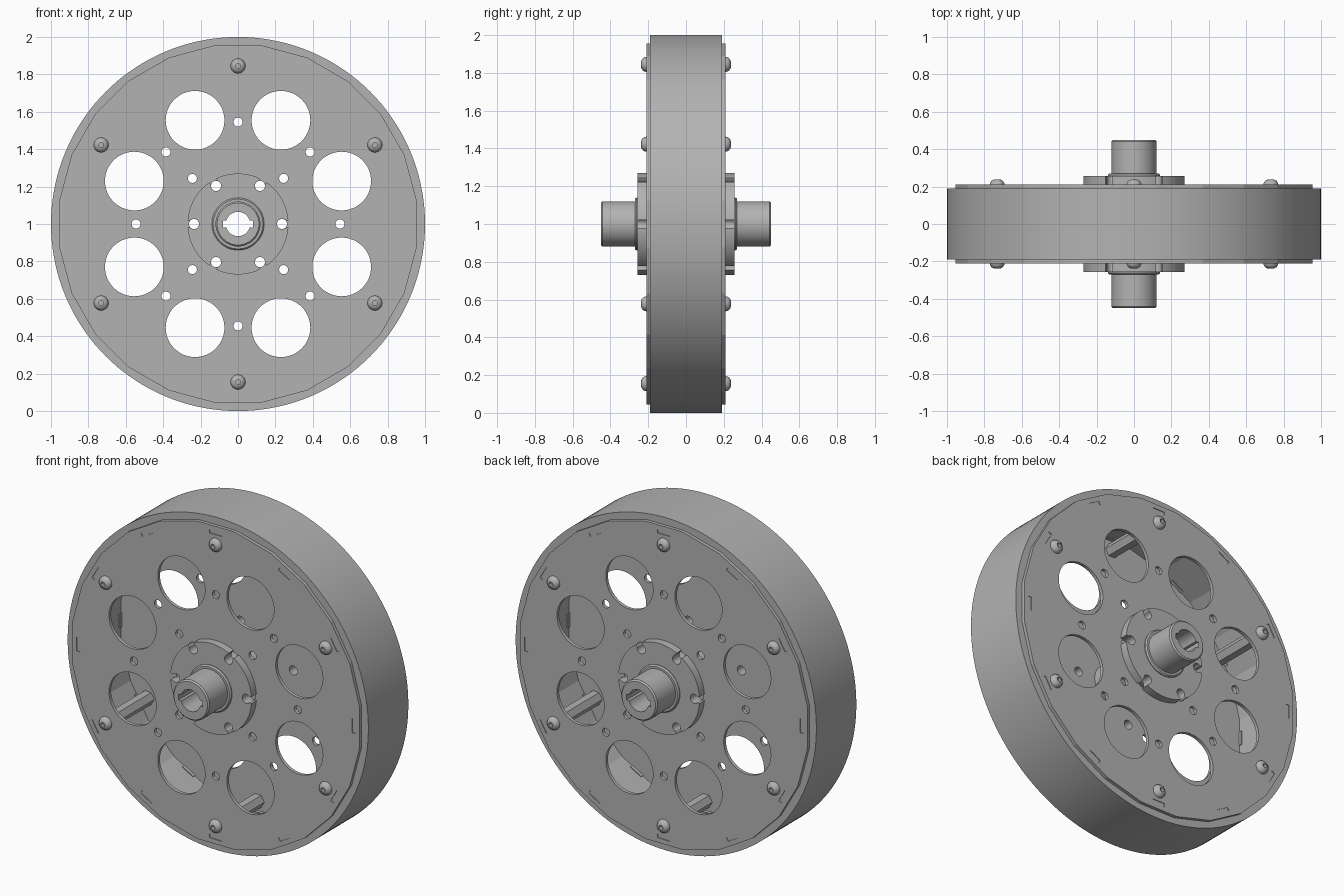
import bpy, bmesh, math
from math import sin, cos, pi, radians

if "Cube" in bpy.data.objects:
    bpy.data.objects.remove(bpy.data.objects["Cube"])

# One flat grey for the whole wheel
grey = bpy.data.materials.new("plain grey")
grey.use_nodes = True
colour = (0.45, 0.45, 0.45, 1)
grey.diffuse_color = colour
grey.node_tree.nodes["Principled BSDF"].inputs["Base Color"].default_value = colour


def circle(r, cx=0, cz=0, n=48, turn=0):
    return [(cx + r * cos(turn + 2 * pi * i / n), cz + r * sin(turn + 2 * pi * i / n))
            for i in range(n)]


def spots(r, count, start=0):
    """Points evenly spread on a ring."""
    return circle(r, n=count, turn=radians(start))


def rotated(points, a):
    return [(u * cos(a) - v * sin(a), u * sin(a) + v * cos(a)) for u, v in points]


def finish(ob, angle):
    ob.data.materials.clear()
    ob.data.materials.append(grey)
    bpy.ops.object.select_all(action="DESELECT")
    ob.select_set(True)
    bpy.context.view_layer.objects.active = ob
    bpy.ops.object.shade_smooth_by_angle(angle=radians(angle))


def slab(name, loops, y0, y1, angle=12):
    """Flat outline with holes, extruded along y about the axle."""
    cu = bpy.data.curves.new(name, "CURVE")
    cu.dimensions = "2D"
    cu.fill_mode = "BOTH"
    cu.extrude = (y1 - y0) / 2
    for loop in loops:
        sp = cu.splines.new("POLY")
        sp.points.add(len(loop) - 1)
        for p, (x, z) in zip(sp.points, loop):
            p.co = (x, z, 0, 1)
        sp.use_cyclic_u = True
    ob = bpy.data.objects.new(name, cu)
    bpy.context.collection.objects.link(ob)
    ob.rotation_euler.x = pi / 2
    ob.location = (0, (y0 + y1) / 2, 1)
    bpy.ops.object.select_all(action="DESELECT")
    ob.select_set(True)
    bpy.context.view_layer.objects.active = ob
    bpy.ops.object.convert(target="MESH")
    finish(bpy.context.object, angle)


def lathe(name, profile, side=1, x=0, z=0, n=48):
    """Closed (radius, y) profile turned about the y direction."""
    bm = bmesh.new()
    rings = [[bm.verts.new((r * cos(2 * pi * i / n), side * y, r * sin(2 * pi * i / n)))
              for r, y in profile] for i in range(n)]
    for i in range(n):
        a, b = rings[i], rings[(i + 1) % n]
        for j in range(len(profile)):
            k = (j + 1) % len(profile)
            if profile[j][0] + profile[k][0] > 0:
                bm.faces.new((a[j], a[k], b[k], b[j]))
    bmesh.ops.remove_doubles(bm, verts=bm.verts, dist=1e-5)
    bmesh.ops.dissolve_degenerate(bm, edges=bm.edges, dist=1e-5)
    bmesh.ops.recalc_face_normals(bm, faces=bm.faces)
    me = bpy.data.meshes.new(name)
    bm.to_mesh(me)
    bm.free()
    ob = bpy.data.objects.new(name, me)
    bpy.context.collection.objects.link(ob)
    ob.location = (x, 0, 1 + z)
    finish(ob, 30)


# Tread: round outside, faceted inside
flat = radians(7.5)
facet = 1 / cos(flat)
slab("tread", [circle(1, n=144), circle(0.91 * facet, n=24, turn=flat)], -0.19, 0.19)

# Hole layout shared by both side plates
bolts = spots(0.235, 6)
screws = spots(0.845, 6, 30)
holes = [circle(0.157, *p) for p in spots(0.6, 8, 22.5)]
holes += [circle(0.024, *p) for p in spots(0.545, 8) + spots(0.345, 4, 45)]
holes += [circle(0.027, *p) for p in bolts]
tab = [(0.905, -0.042), (0.927, -0.042), (0.927, 0.042), (0.905, 0.042)]
tabs = [rotated(tab, i * pi / 6) for i in range(12)]
plate = [circle(0.955 * facet, n=24, turn=flat), circle(0.1)] + holes + tabs

# Hub flange outline with a keyhole notch at every bolt
flange = []
edge = math.asin(0.02 / 0.27)
for i in range(6):
    notch = [(0.27 * cos(edge), -0.02)]
    for k in range(21):
        a = radians(-48 - 264 * k / 20)
        notch.append((0.235 + 0.027 * cos(a), 0.027 * sin(a)))
    for k in range(13):
        a = edge + (pi / 3 - 2 * edge) * k / 12
        notch.append((0.27 * cos(a), 0.27 * sin(a)))
    flange += rotated(notch, i * pi / 3)

collar = [(0.11, 0.2), (0.14, 0.2), (0.14, 0.262), (0.133, 0.27), (0.11, 0.27)]
head = [(0, 0.218), (0.013, 0.218), (0.013, 0.238), (0.022, 0.236), (0.032, 0.229),
        (0.038, 0.22), (0.04, 0.208), (0, 0.208)]

for side, word in ((-1, "front"), (1, "back")):
    def span(a, b):
        return sorted((side * a, side * b))
    slab(word + "_plate", plate, *span(0.19, 0.21))
    slab(word + "_tabs", tabs, *span(0.17, 0.206))
    slab(word + "_flange", [flange, circle(0.1)], *span(0.21, 0.257), angle=25)
    lathe(word + "_collar", collar, side)
    for x, z in screws:
        lathe(word + "_screw", head, side, x, z, n=24)

# Hexagonal spacers between the plates
for x, z in screws:
    slab("spacer", [circle(0.042, x, z, n=6)], -0.19, 0.19)

# Hub sleeve with chamfered ends, and a bore with two keyways
lathe("hub_sleeve", [(0.104, -0.45), (0.112, -0.45), (0.12, -0.442),
                     (0.12, 0.442), (0.112, 0.45), (0.104, 0.45)])
bore = []
key = math.asin(0.018 / 0.065)
for turn in (0, pi):
    half = [(0.08, -0.018), (0.08, 0.018)]
    for k in range(25):
        a = key + (pi - 2 * key) * k / 24
        half.append((0.065 * cos(a), 0.065 * sin(a)))
    bore += rotated(half, turn)
slab("hub_core", [circle(0.105), bore], -0.45, 0.45)
